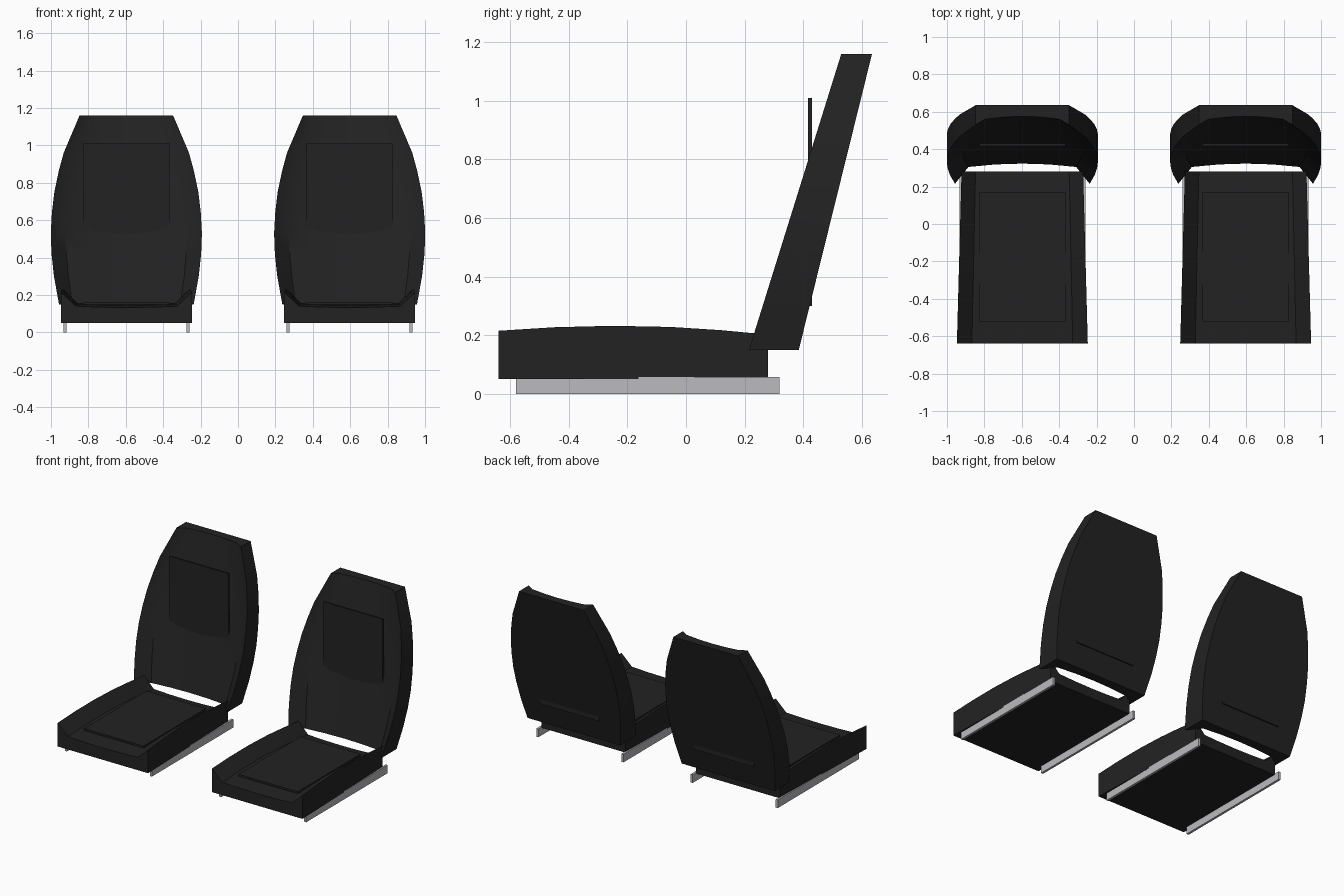
import bpy, bmesh, math

if "Cube" in bpy.data.objects:
    bpy.data.objects.remove(bpy.data.objects["Cube"])


def material(name, rgb):
    m = bpy.data.materials.new(name)
    m.diffuse_color = (*rgb, 1)
    m.use_nodes = True
    m.node_tree.nodes["Principled BSDF"].inputs["Base Color"].default_value = m.diffuse_color
    return m


BLACK = material("black upholstery", (0.016, 0.016, 0.016))
GREY = material("rail grey", (0.5, 0.5, 0.52))


def finish(name, bm, mat, smooth=False):
    bmesh.ops.recalc_face_normals(bm, faces=bm.faces)
    me = bpy.data.meshes.new(name)
    bm.to_mesh(me)
    bm.free()
    me.materials.append(mat)
    ob = bpy.data.objects.new(name, me)
    bpy.context.collection.objects.link(ob)
    if smooth:
        bpy.ops.object.select_all(action='DESELECT')
        ob.select_set(True)
        bpy.context.view_layer.objects.active = ob
        bpy.ops.object.shade_smooth_by_angle(angle=math.radians(35))
    return ob


def box(name, x, y, z, mat):
    """Box from (min, max) ranges."""
    bm = bmesh.new()
    bmesh.ops.create_cube(bm, size=1)
    for v in bm.verts:
        for i, (a, b) in enumerate((x, y, z)):
            v.co[i] = a if v.co[i] < 0 else b
    return finish(name, bm, mat)


def loft(name, sections, mat):
    """Skin closed sections and cap both ends."""
    bm = bmesh.new()
    rings = [[bm.verts.new(p) for p in s] for s in sections]
    for a, b in zip(rings, rings[1:]):
        for i in range(len(a)):
            j = (i + 1) % len(a)
            bm.faces.new((a[i], a[j], b[j], b[i]))
    bm.faces.new(rings[0])
    bm.faces.new(rings[-1])
    return finish(name, bm, mat, True)


def lerp(table, t):
    for (t0, v0), (t1, v1) in zip(table, table[1:]):
        if t <= t1:
            return v0 + (v1 - v0) * (t - t0) / (t1 - t0)
    return table[-1][1]


def dished(hw, base, rim, inner, mid, k):
    """2D section: flat base, raised rims, shallow dished middle."""
    shallow = inner + (mid - inner) * 0.75
    return [(-hw, base), (hw, base), (hw, rim), (k * hw, inner), (k * hw / 2, shallow),
            (0, mid), (-k * hw / 2, shallow), (-k * hw, inner), (-hw, rim)]


BACK_WIDTH = [(0.15, .36), (0.3, .387), (0.42, .4), (0.53, .404), (0.64, .398),
              (0.75, .385), (0.86, .362), (0.96, .335), (1.16, .25)]
RIM = [(-0.64, .215), (-0.45, .227), (-0.25, .232), (-0.05, .228), (0.12, .217), (0.28, .202)]

for side, cx in (("left", -0.597), ("right", 0.597)):
    # seat cushion with raised side bolsters
    secs = []
    for y, rim in RIM:
        hw = 0.35 - 0.025 * (y + 0.64) / 0.92
        secs.append([(cx + x, y, z)
                     for x, z in dished(hw, 0.05, rim, rim - 0.075, rim - 0.082, 0.77)])
    loft(side + "_seat_cushion", secs, BLACK)

    # leaning backrest, concave front, flat rear
    secs = []
    for z, hw in BACK_WIDTH:
        t = (z - 0.15) / 1.01
        front, rear = 0.215 + 0.315 * t, 0.385 + 0.25 * t
        secs.append([(cx + x, y, z)
                     for x, y in dished(hw, rear, front, front + 0.09 - 0.06 * t,
                                        front + 0.108 - 0.062 * t, 0.8)])
    loft(side + "_backrest", secs, BLACK)

    # thin trim panels on cushion and backrest
    px = (cx - 0.23, cx + 0.23)
    box(side + "_cushion_panel", px, (-0.52, 0.17), (0.148, 0.162), BLACK)
    box(side + "_backrest_panel", px, (0.417, 0.43), (0.3, 1.01), BLACK)

    # floor rails
    for s, label in ((-1, "outer" if cx < 0 else "inner"), (1, "inner" if cx < 0 else "outer")):
        rx = cx + s * 0.329
        box(f"{side}_{label}_rail", (rx - 0.008, rx + 0.008), (-0.58, 0.32), (0, 0.057), GREY)
